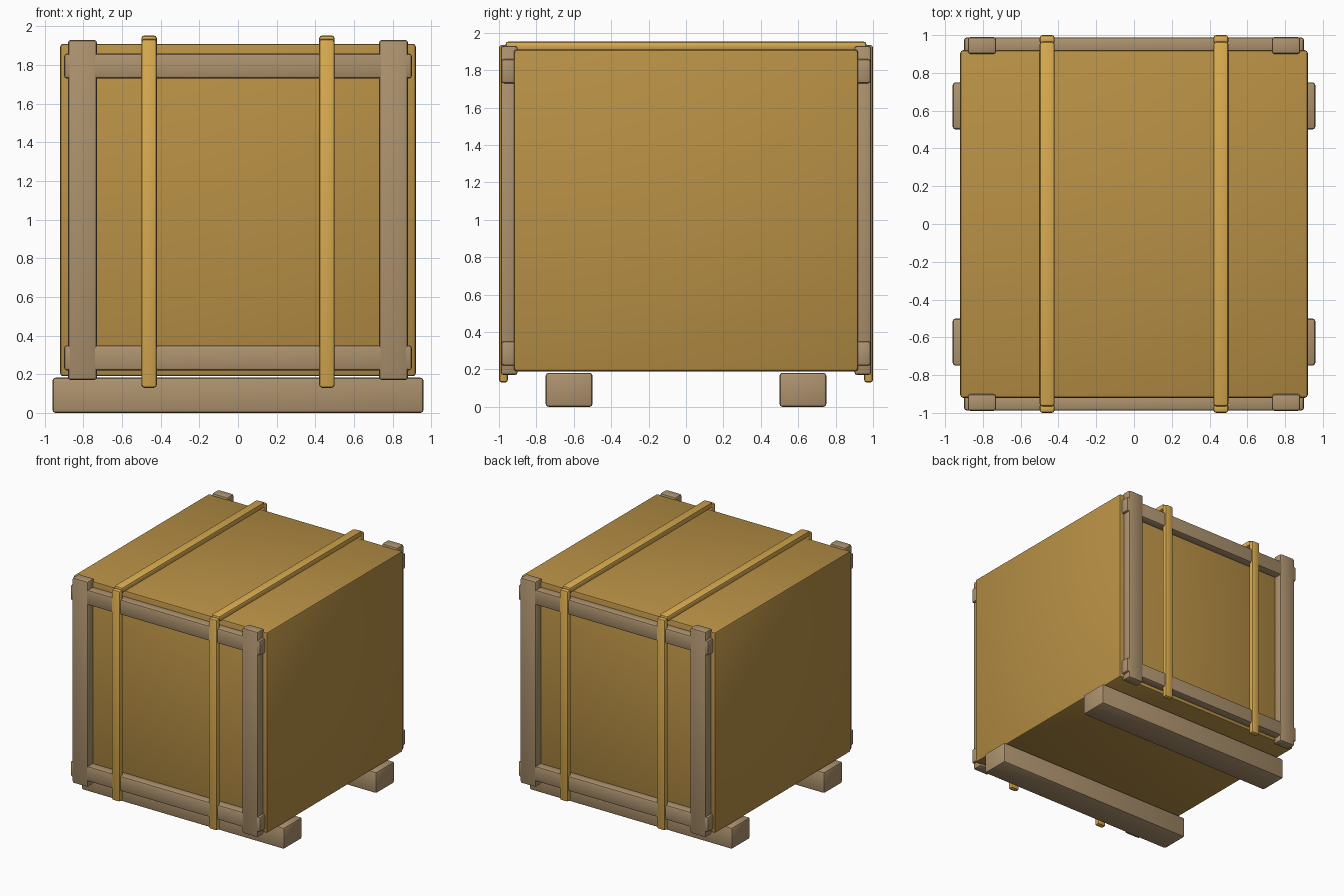
import bpy
import bmesh

if "Cube" in bpy.data.objects:
    bpy.data.objects.remove(bpy.data.objects["Cube"])


def material(name, rgb):
    m = bpy.data.materials.new(name)
    m.diffuse_color = (*rgb, 1)
    m.use_nodes = True
    m.node_tree.nodes["Principled BSDF"].inputs["Base Color"].default_value = m.diffuse_color
    return m


PANEL = material("panel_wood", (0.48, 0.28, 0.06))
TIMBER = material("timber", (0.42, 0.29, 0.157))
STRAP = material("strap_yellow", (0.70, 0.41, 0.08))


def box(name, x, y, z, mat, bevel):
    """Bevelled box from (min, max) ranges on each axis."""
    bm = bmesh.new()
    bmesh.ops.create_cube(bm, size=1)
    for v in bm.verts:
        v.co = [r[0] if c < 0 else r[1] for c, r in zip(v.co, (x, y, z))]
    bmesh.ops.bevel(bm, geom=bm.edges[:], offset=bevel, segments=2,
                    profile=0.5, affect='EDGES')
    me = bpy.data.meshes.new(name)
    bm.to_mesh(me)
    bm.free()
    me.materials.append(mat)
    ob = bpy.data.objects.new(name, me)
    bpy.context.collection.objects.link(ob)
    bpy.ops.object.select_all(action='DESELECT')
    ob.select_set(True)
    bpy.context.view_layer.objects.active = ob
    bpy.ops.object.shade_smooth_by_angle()
    return ob


def span(s, a, b):
    """Range a..b mirrored to the side given by sign s."""
    return tuple(sorted((s * a, s * b)))


# Crate body
box("crate_body", (-0.92, 0.92), (-0.92, 0.92), (0.19, 1.91), PANEL, 0.015)

for s, end in ((-1, "front"), (1, "back")):
    # Skid under the crate
    box(f"{end}_skid", (-0.96, 0.96), span(s, 0.50, 0.75), (0, 0.182), TIMBER, 0.015)
    # Frame rails
    for level, z in (("lower", (0.22, 0.35)), ("upper", (1.73, 1.86))):
        box(f"{end}_{level}_rail", (-0.90, 0.90), span(s, 0.905, 0.988), z, TIMBER, 0.015)
    for t, side in ((-1, "left"), (1, "right")):
        # Frame posts
        box(f"{end}_{side}_post", span(t, 0.73, 0.88), span(s, 0.90, 0.99),
            (0.17, 1.93), TIMBER, 0.015)
        # Hanging strap ends
        box(f"{end}_{side}_strap", span(t, 0.42, 0.50), span(s, 0.952, 1.0),
            (0.13, 1.935), STRAP, 0.015)

# Straps over the lid
for t, side in ((-1, "left"), (1, "right")):
    box(f"top_{side}_strap", span(t, 0.42, 0.50), (-0.965, 0.965),
        (1.905, 1.953), STRAP, 0.015)
